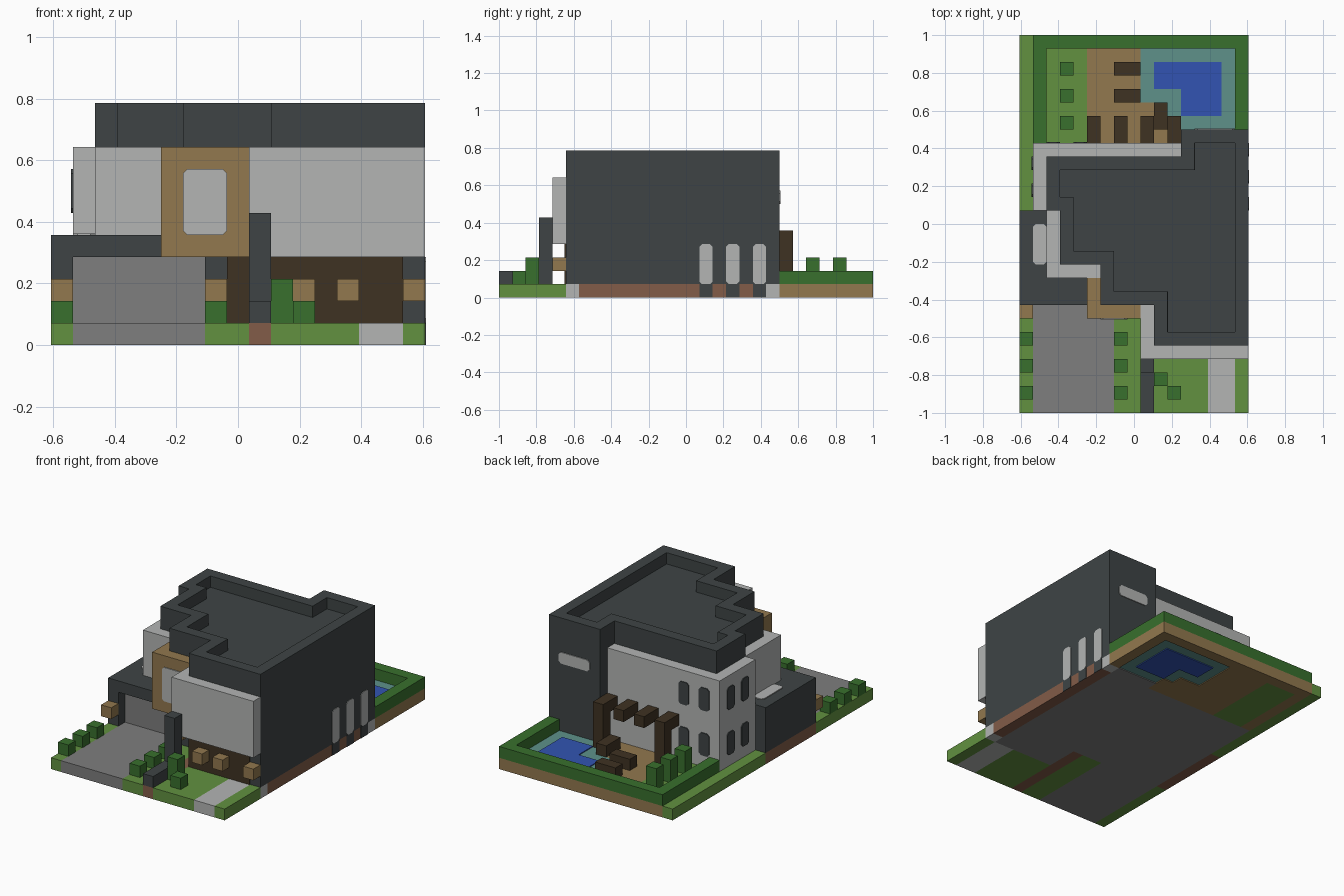
import bpy
import bmesh
from mathutils import Vector

if "Cube" in bpy.data.objects:
    bpy.data.objects.remove(bpy.data.objects["Cube"])

UNIT = 2 / 28                       # one block
ORIGIN = Vector((8.5, 14, 0))       # plan centre, in blocks
THIN = 0.08                         # plate thickness, in blocks


def material(name, red, green, blue):
    rgba = [((c / 255 + 0.055) / 1.055) ** 2.4 for c in (red, green, blue)] + [1]
    mat = bpy.data.materials.new(name)
    mat.use_nodes = True
    mat.diffuse_color = rgba
    node = mat.node_tree.nodes["Principled BSDF"]
    node.inputs["Base Color"].default_value = rgba
    node.inputs["Roughness"].default_value = 0.9
    return mat


charcoal = material("charcoal", 62, 68, 69)
pale = material("pale grey", 179, 181, 180)
grey = material("paving grey", 126, 126, 126)
grass = material("grass green", 98, 145, 64)
leaf = material("leaf green", 56, 112, 45)
timber = material("timber", 146, 120, 78)
brown = material("dark brown", 63, 50, 34)
teal = material("teal tile", 94, 145, 138)
water = material("water blue", 50, 84, 178)
brick = material("brick", 130, 92, 72)


def finish(name, mat, bm):
    bmesh.ops.recalc_face_normals(bm, faces=bm.faces)
    for v in bm.verts:
        v.co = (v.co - ORIGIN) * UNIT
    mesh = bpy.data.meshes.new(name)
    bm.to_mesh(mesh)
    bm.free()
    mesh.materials.append(mat)
    obj = bpy.data.objects.new(name, mesh)
    bpy.context.collection.objects.link(obj)
    return obj


def box(name, mat, low, high, round_axis=None):
    """Box between two corners; edges along round_axis may be chamfered."""
    low, high = Vector(low), Vector(high)
    bm = bmesh.new()
    bmesh.ops.create_cube(bm, size=1)
    for v in bm.verts:
        v.co = (low + high) / 2 + v.co * (high - low)
    if round_axis is not None:
        edges = [e for e in bm.edges
                 if abs((e.verts[0].co - e.verts[1].co)[round_axis]) > 0.01]
        bmesh.ops.bevel(bm, geom=edges, offset=0.2, segments=1, affect="EDGES")
    return finish(name, mat, bm)


def prism(name, mat, outline, bottom, top, recess=0):
    """Extruded outline, with an optional sunken top inside a rim one block wide."""
    bm = bmesh.new()
    base = bm.faces.new([bm.verts.new((x, y, bottom)) for x, y in outline])
    geom = bmesh.ops.extrude_face_region(bm, geom=[base], use_keep_orig=True)["geom"]
    for v in geom:
        if isinstance(v, bmesh.types.BMVert):
            v.co.z = top
    bmesh.ops.recalc_face_normals(bm, faces=bm.faces)
    if recess:
        lid = [f for f in bm.faces if f.normal.z > 0.9]
        bmesh.ops.inset_region(bm, faces=lid, thickness=1, use_even_offset=True)
        bmesh.ops.inset_region(bm, faces=lid, thickness=0.005, use_even_offset=True)
        for v in {v for f in lid for v in f.verts}:
            v.co.z -= recess
    return finish(name, mat, bm)


# Front garden and drive
box("lawn_drive_side", grass, (0, 0, 0), (1, 8, 1))
box("driveway", grey, (1, 0, 0), (7, 9, 1))
box("lawn_entry", grass, (7, 0, 0), (9, 8, 1))
box("brick_path", brick, (9, 0, 0), (10, 8, 1))
box("lawn_front", grass, (10, 0, 0), (14, 5, 1))
box("front_path", pale, (14, 0, 0), (16, 5, 1))
box("lawn_corner", grass, (16, 0, 0), (17, 5, 1))

# Foundations
box("foundation_front", grey, (10, 5, 0), (16, 9, 1))
box("foundation_entry", grey, (7, 8, 0), (10, 9, 1))
box("foundation_main", grey, (1, 9, 0), (16, 20, 1))
box("foundation_wing", grey, (12, 20, 0), (16, 21, 1))
box("footing_garage", brick, (0, 8, 0), (1, 15, 1))
box("footing_side", brick, (16, 6, 0), (17, 20, 1))
for j in (5, 20):
    box("footing_corner", pale, (16, j, 0), (17, j + 1, 1))

# Back garden
box("lawn_strip", grass, (0, 15, 0), (1, 28, 1))
box("soil_back", timber, (1, 27, 0), (17, 28, 1))
box("soil_right", timber, (16, 21, 0), (17, 27, 1))
box("soil_left", timber, (1, 20, 0), (2, 27, 1))
box("lawn_back", grass, (2, 20, 0), (5, 27, 1))
prism("deck", timber, [(5, 20), (12, 20), (12, 22), (11, 22), (11, 23), (9, 23),
                       (9, 27), (5, 27)], 0, 1)
prism("pool_surround", teal, [(12, 21), (16, 21), (16, 27), (9, 27), (9, 23),
                              (11, 23), (11, 22), (12, 22)], THIN, 1)
prism("pool_water", water, [(12, 22), (15, 22), (15, 26), (10, 26), (10, 24),
                            (12, 24)], 0, 1 + THIN)
prism("hedge", leaf, [(1, 20), (2, 20), (2, 27), (16, 27), (16, 21), (17, 21),
                      (17, 28), (1, 28)], 1, 2)

# Bushes
for j in (1, 3, 5):
    for i in (0, 7):
        box("drive_bush", leaf, (i, j, 1), (i + 1, j + 1, 2))
    box("back_bush", leaf, (3, j + 20, 1), (4, j + 21, 3))
box("tall_front_bush", leaf, (10, 2, 1), (11, 3, 3))
box("low_front_bush", leaf, (11, 1, 1), (12, 2, 2))

# Entry wall and post
box("garden_wall", charcoal, (9, 0, 1), (10, 3, 2))
box("entry_post", charcoal, (9, 3, 1), (10, 4, 6))

# Garage with recessed door
box("garage_body", charcoal, (0, 9, 1), (9, 15, 5))
box("garage_left_pier", charcoal, (0, 8, 1), (1, 9, 5))
box("garage_lintel", charcoal, (1, 8, 4), (7, 9, 5))
box("garage_right_pier", charcoal, (7, 8, 1), (10, 9, 5))
box("garage_door", grey, (1, 9 - THIN, 1), (7, 9, 4))
box("entry_door", brown, (8, 8 - THIN, 1), (10, 8, 4))
box("garage_skylight", pale, (1, 11, 5), (2, 14, 5 + THIN), 2)

# Main house volumes
box("main_core", charcoal, (10, 5, 1), (17, 19, 9))
box("rear_wing", charcoal, (12, 19, 1), (17, 21, 9))
box("rear_block", pale, (1, 15, 1), (10, 20, 9))
box("rear_wall", pale, (10, 19, 1), (12, 20, 9))
box("left_upper_block", pale, (2, 10, 5), (6, 15, 9))
box("front_upper_bay", pale, (9, 4, 4), (17, 5, 9))
box("front_upper_return", pale, (9, 5, 4), (10, 9, 9))
box("timber_bay", timber, (5, 7, 4), (9, 10, 9))
box("timber_bay_window", pale, (6, 7 - THIN, 5), (8, 7, 8), 1)
box("front_cladding", brown, (10, 5 - THIN, 1), (16, 5, 4))

# Roof with parapet
prism("roof", charcoal, [(10, 5), (17, 5), (17, 21), (12, 21), (12, 19), (2, 19),
                         (2, 15), (3, 15), (3, 11), (6, 11), (6, 8), (10, 8)],
      9, 11, recess=1)

# Wall lamps
for i, j in ((0, 7), (7, 7), (11, 4), (13, 4), (16, 4)):
    box("wall_lamp", timber, (i, j, 2), (i + 1, j + 1, 3))

# Windows
for j in (15, 17, 19):
    box("right_window", pale, (17, j, 1), (17 + THIN / 2, j + 1, 4), 0)
    box("right_window_base", charcoal, (17, j, 0), (17 + THIN / 2, j + 1, 1))
for k in (2, 6):
    for i in (2, 4):
        box("back_window", charcoal, (i, 20, k), (i + 1, 20 + THIN, k + 2), 1)
    for j in (16, 18):
        box("left_window", charcoal, (1 - THIN, j, k), (1, j + 1, k + 2), 0)
box("wing_window", pale, (13, 21, 7), (16, 21 + THIN, 8), 1)

# Pergola and garden seats
for i in (5, 7, 9, 11):
    box("pergola_beam", brown, (i, 20, 4), (i + 1, 22, 5))
for i in (5, 11):
    box("pergola_post", brown, (i, 21, 1), (i + 1, 22, 4))
for j in (23, 25):
    box("garden_bench", brown, (7, j, 1), (9, j + 1, 2))
box("pool_bench", brown, (10, 21, 1), (11, 23, 2))
